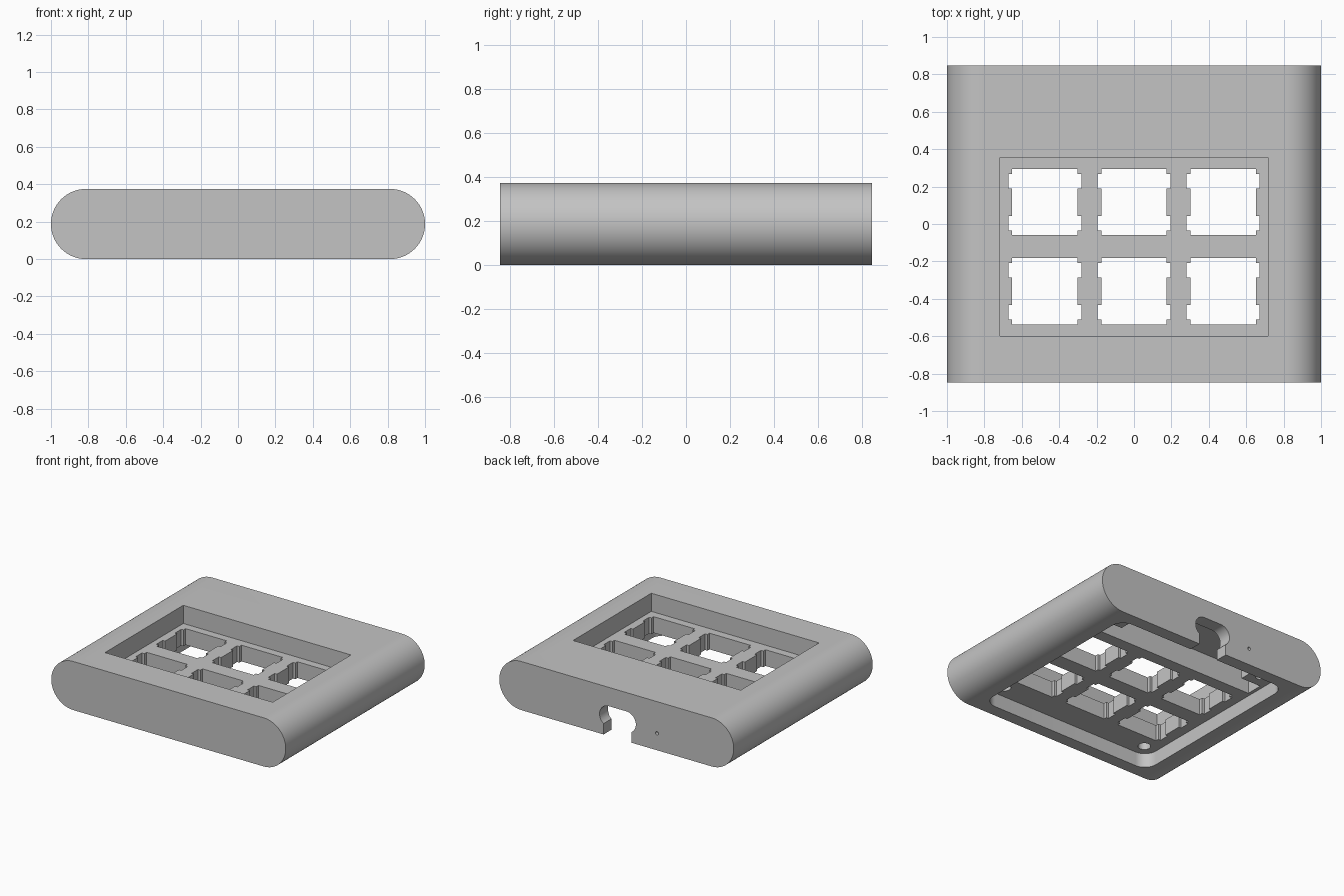
import bpy, bmesh, math
from mathutils import Vector

if "Cube" in bpy.data.objects:
    bpy.data.objects.remove(bpy.data.objects["Cube"], do_unlink=True)

HEIGHT = 0.375
PLATE_TOP, PLATE_BOTTOM = 0.235, 0.11
PITCH = 0.477

grey = bpy.data.materials.new("light_grey")
grey.use_nodes = True
grey.diffuse_color = (0.55, 0.55, 0.55, 1)
grey.node_tree.nodes["Principled BSDF"].inputs["Base Color"].default_value = (0.55, 0.55, 0.55, 1)


def rounded_rect(cu, cv, width, height, radius=0, steps=12):
    """Counter-clockwise outline of a rectangle with rounded corners."""
    if radius == 0:
        steps = 0
    points = []
    for quarter, (su, sv) in enumerate([(1, 1), (-1, 1), (-1, -1), (1, -1)]):
        for i in range(steps + 1):
            a = math.pi / 2 * (quarter + (i / steps if steps else 0))
            p = (cu + su * (width / 2 - radius) + radius * math.cos(a),
                 cv + sv * (height / 2 - radius) + radius * math.sin(a))
            if not points or (Vector(p) - Vector(points[-1])).length > 1e-5:
                points.append(p)
    if (Vector(points[0]) - Vector(points[-1])).length < 1e-5:
        points.pop()
    return points


def prism(name, outline, low, high, axis="z"):
    """Extrude an outline along z (outline in x, y) or y (outline in x, z)."""
    bm = bmesh.new()
    place = (lambda u, v, w: (u, v, w)) if axis == "z" else (lambda u, v, w: (u, w, v))
    face = bm.faces.new([bm.verts.new(place(u, v, low)) for u, v in outline])
    extruded = bmesh.ops.extrude_face_region(bm, geom=[face])["geom"]
    moved = [g for g in extruded if isinstance(g, bmesh.types.BMVert)]
    bmesh.ops.translate(bm, verts=moved, vec=place(0, 0, high - low))
    bmesh.ops.recalc_face_normals(bm, faces=bm.faces)
    mesh = bpy.data.meshes.new(name)
    bm.to_mesh(mesh)
    bm.free()
    mesh.materials.append(grey)
    obj = bpy.data.objects.new(name, mesh)
    bpy.context.collection.objects.link(obj)
    return obj


# Case body: stadium section running front to back
case = prism("case_body", rounded_rect(0, HEIGHT / 2, 2, HEIGHT, HEIGHT / 2, 20),
             -0.847, 0.847, "y")
bpy.context.view_layer.objects.active = case


def cut(outline, low, high, axis="z"):
    """Subtract a prism from the case."""
    cutter = prism("cutter", outline, low, high, axis)
    cutter.hide_render = True
    mod = case.modifiers.new("cut", "BOOLEAN")
    mod.operation, mod.solver, mod.object = "DIFFERENCE", "EXACT", cutter
    bpy.context.view_layer.objects.active = case
    bpy.ops.object.modifier_apply(modifier=mod.name)
    bpy.data.objects.remove(cutter, do_unlink=True)


# Key well in the top and rounded cavity underneath
cut(rounded_rect(0, -0.122, 3 * PITCH, 2 * PITCH), PLATE_TOP, 0.5)
cut(rounded_rect(0, 0, 1.49, 1.5, 0.1), -0.1, PLATE_BOTTOM)

# Electronics pocket at the back, leaving a boss in each corner
cut(rounded_rect(0, 0.455, 1.44, 0.13), 0.05, 0.28)
cut(rounded_rect(0, 0.58, 1.1, 0.33), 0.05, 0.28)

# Switch holes with clip notches on both sides
for col in (-1, 0, 1):
    for row in (-0.36, 0.117):
        x = col * PITCH
        cut(rounded_rect(x, row, 0.35, 0.354), 0.05, 0.3)
        for dy in (-0.112, 0.112):
            cut(rounded_rect(x, row + dy, 0.39, 0.077), 0.05, 0.3)

# Blind screw holes
for x in (-0.64, 0.64):
    for y in (-0.65, 0.63):
        cut(rounded_rect(x, y, 0.09, 0.09, 0.045, 6), 0.05, 0.25)

# Cable port open to the underside, and a pinhole beside it
cut(rounded_rect(-0.01, 0.15, 0.31, 0.16, 0.08), 0.7, 0.95, "y")
cut(rounded_rect(-0.01, 0.03, 0.24, 0.16), 0.7, 0.95, "y")
cut(rounded_rect(-0.345, 0.13, 0.026, 0.026, 0.013, 4), 0.7, 0.95, "y")

bpy.ops.object.select_all(action="DESELECT")
case.select_set(True)
bpy.context.view_layer.objects.active = case
bpy.ops.object.shade_smooth_by_angle(angle=math.radians(30))
